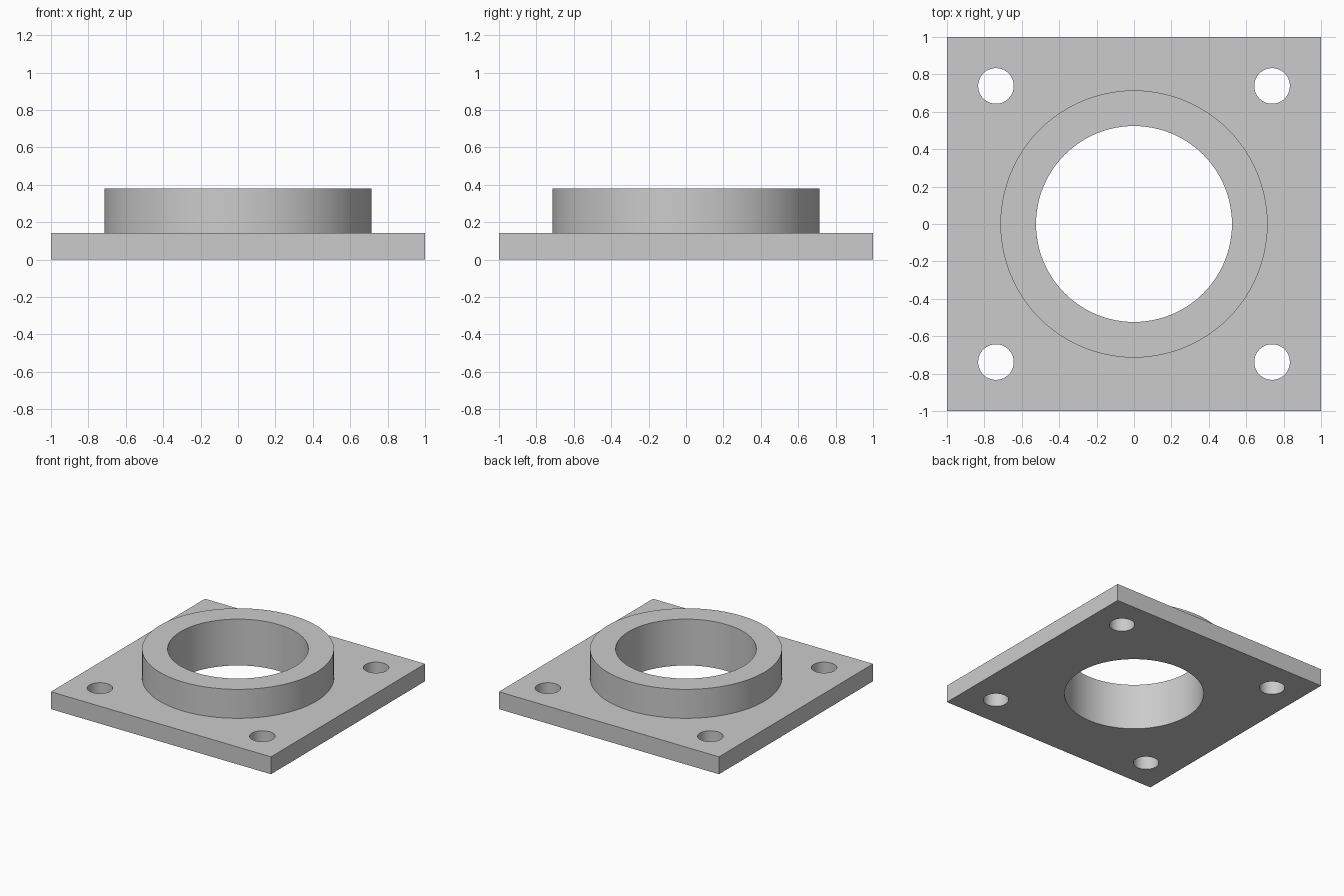
import bpy
import math

cube = bpy.data.objects.get("Cube")
if cube:
    bpy.data.objects.remove(cube, do_unlink=True)

# Dimensions as fractions of the plate width
UNIT = 2 / 42
PLATE_WIDTH, PLATE_THICK, TOTAL_HEIGHT = 42 * UNIT, 3 * UNIT, 8 * UNIT
COLLAR_RADIUS, BORE_RADIUS = 15 * UNIT, 11 * UNIT
BOLT_RADIUS, BOLT_OFFSET = 2 * UNIT, 15.5 * UNIT

gray = bpy.data.materials.new("light gray")
gray.use_nodes = True
color = (0.6, 0.6, 0.6, 1)
gray.diffuse_color = color
gray.node_tree.nodes["Principled BSDF"].inputs["Base Color"].default_value = color


def cylinder(name, radius, bottom, top, x=0, y=0, sides=96):
    bpy.ops.mesh.primitive_cylinder_add(
        vertices=sides, radius=radius, depth=top - bottom,
        location=(x, y, (bottom + top) / 2))
    obj = bpy.context.object
    obj.name = name
    return obj


def combine(target, tool, operation):
    """Apply a boolean and discard the tool object."""
    mod = target.modifiers.new(operation, 'BOOLEAN')
    mod.operation = operation
    mod.solver = 'EXACT'
    mod.object = tool
    bpy.context.view_layer.objects.active = target
    bpy.ops.object.modifier_apply(modifier=mod.name)
    bpy.data.objects.remove(tool, do_unlink=True)


# Square base plate
bpy.ops.mesh.primitive_cube_add(size=1, location=(0, 0, PLATE_THICK / 2))
flange = bpy.context.object
flange.name = "flange_plate"
flange.scale = (PLATE_WIDTH, PLATE_WIDTH, PLATE_THICK)
bpy.ops.object.transform_apply(location=True, rotation=False, scale=True)

# Raised round collar, rooted inside the plate
combine(flange, cylinder("collar", COLLAR_RADIUS, PLATE_THICK / 2, TOTAL_HEIGHT), 'UNION')

# Central bore through plate and collar
combine(flange, cylinder("bore", BORE_RADIUS, -0.1, TOTAL_HEIGHT + 0.1), 'DIFFERENCE')

# Four corner bolt holes
for sx in (-1, 1):
    for sy in (-1, 1):
        hole = cylinder("bolt_hole", BOLT_RADIUS, -0.1, PLATE_THICK + 0.1,
                        sx * BOLT_OFFSET, sy * BOLT_OFFSET, 48)
        combine(flange, hole, 'DIFFERENCE')

flange.data.materials.clear()
flange.data.materials.append(gray)

# Smooth round walls, crisp rims
bpy.ops.object.select_all(action='DESELECT')
flange.select_set(True)
bpy.context.view_layer.objects.active = flange
bpy.ops.object.shade_smooth_by_angle(angle=math.radians(30))
